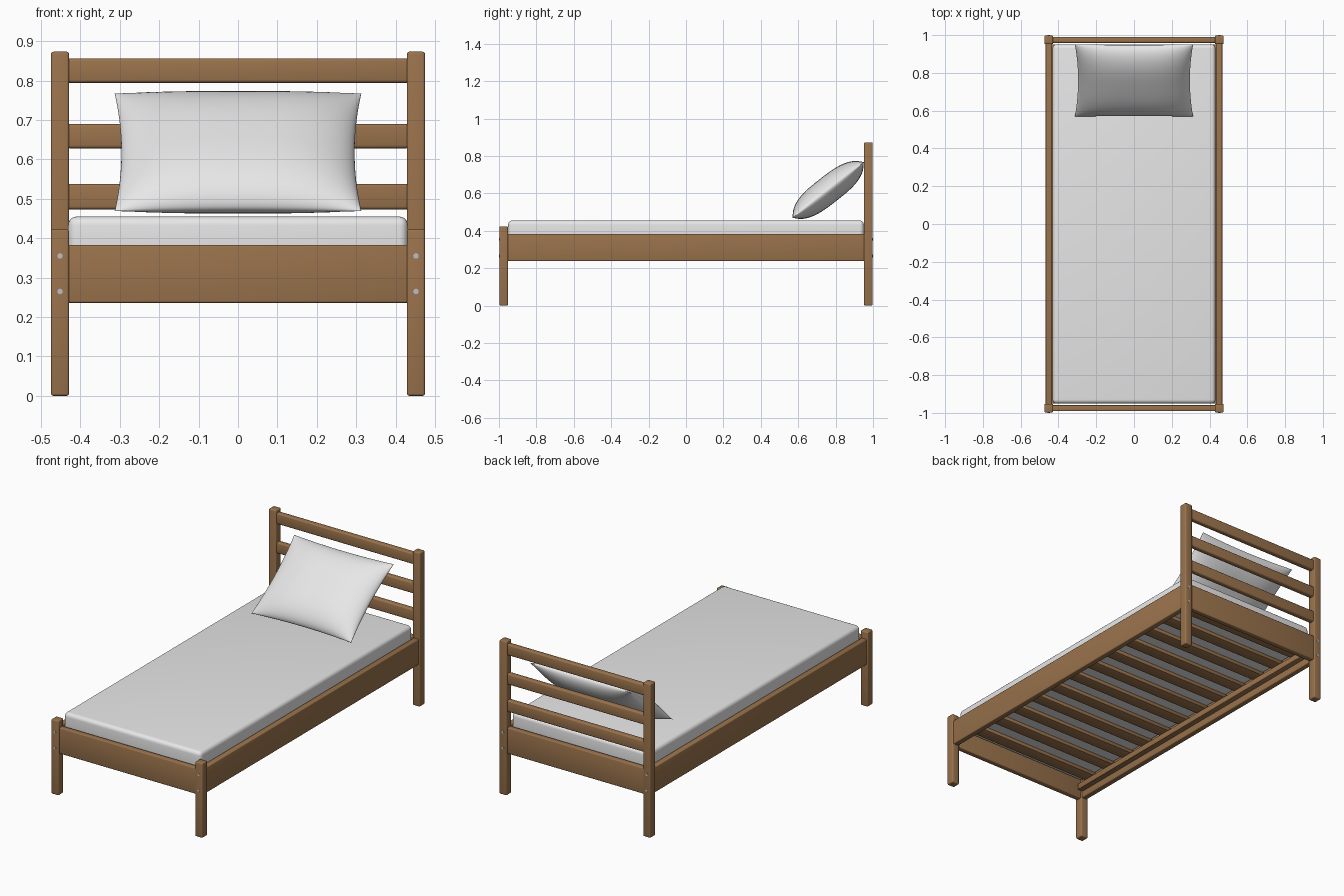
import bpy, bmesh, math
from mathutils import Matrix, Vector

if "Cube" in bpy.data.objects:
    bpy.data.objects.remove(bpy.data.objects["Cube"])


def material(name, rgb):
    m = bpy.data.materials.new(name)
    m.diffuse_color = (*rgb, 1)
    m.use_nodes = True
    m.node_tree.nodes["Principled BSDF"].inputs["Base Color"].default_value = m.diffuse_color
    return m


WOOD = material("brown wood", (0.32, 0.17, 0.072))
FABRIC = material("white fabric", (0.8, 0.8, 0.8))
METAL = material("grey metal", (0.5, 0.52, 0.55))


def finish(bm, name, mat):
    bmesh.ops.recalc_face_normals(bm, faces=bm.faces)
    me = bpy.data.meshes.new(name)
    bm.to_mesh(me)
    bm.free()
    me.materials.append(mat)
    for p in me.polygons:
        p.use_smooth = True
    ob = bpy.data.objects.new(name, me)
    bpy.context.collection.objects.link(ob)
    return ob


def box(name, lo, hi, mat=WOOD, bevel=0.005, segments=3):
    """Rounded box between two corners."""
    lo, hi = Vector(lo), Vector(hi)
    bm = bmesh.new()
    bmesh.ops.create_cube(bm, size=1, matrix=Matrix.Translation((lo + hi) / 2)
                          @ Matrix.Diagonal((*(hi - lo), 1)))
    bmesh.ops.bevel(bm, geom=bm.edges[:], offset=bevel, segments=segments,
                    profile=0.5, affect='EDGES')
    return finish(bm, name, mat)


def screw(name, x, y, z):
    """Flat round screw head facing along y, with a small raised centre."""
    bm = bmesh.new()
    turn = Matrix.Translation((x, y, z)) @ Matrix.Rotation(math.pi / 2, 4, 'X')
    bmesh.ops.create_cone(bm, cap_ends=True, segments=16, radius1=0.007,
                          radius2=0.007, depth=0.006, matrix=turn)
    ob = finish(bm, name, METAL)
    for p in ob.data.polygons:
        p.use_smooth = False


# posts and their screws
for end, sy, height in (("foot", -1, 0.423), ("head", 1, 0.873)):
    for side, sx in (("left", -1), ("right", 1)):
        cx, cy = sx * 0.4515, sy * 0.975
        box(f"{end}_post_{side}", (cx - 0.023, cy - 0.023, 0),
            (cx + 0.023, cy + 0.023, height), bevel=0.006)
        for i, z in enumerate((0.265, 0.355)):
            screw(f"{end}_screw_{side}_{i + 1}", cx, sy * 0.997, z)
    # solid end board
    box(f"{end}_board", (-0.435, sy * 0.975 - 0.016, 0.236),
        (0.435, sy * 0.975 + 0.016, 0.383))

# headboard rails
for i, (z0, z1) in enumerate(((0.473, 0.538), (0.628, 0.690), (0.794, 0.856))):
    box(f"headboard_rail_{i + 1}", (-0.435, 0.959, z0), (0.435, 0.991, z1),
        bevel=0.008)

# side rails with slat ledges on the inside
for side, s in (("left", -1), ("right", 1)):
    xs = sorted((s * 0.434, s * 0.468))
    box(f"side_rail_{side}", (xs[0], -0.96, 0.238), (xs[1], 0.96, 0.383))
    xs = sorted((s * 0.402, s * 0.436))
    box(f"slat_ledge_{side}", (xs[0], -0.95, 0.275), (xs[1], 0.95, 0.31),
        bevel=0.003, segments=2)

# slats
COUNT = 12
for i in range(COUNT):
    y = -0.86 + i * 1.72 / (COUNT - 1)
    box(f"slat_{i + 1}", (-0.432, y - 0.036, 0.31), (0.432, y + 0.036, 0.332),
        bevel=0.003, segments=2)

# mattress
box("mattress", (-0.431, -0.951, 0.332), (0.431, 0.951, 0.455), FABRIC,
    bevel=0.022, segments=5)

# pillow: two puffed grids sharing a pinched outline, leaning on the headboard
NU, NV = 36, 30
bm = bmesh.new()
place = Matrix.Translation((0, 0.76, 0.618)) @ Matrix.Rotation(math.radians(38), 4, 'X')
for s in (1, -1):
    grid = []
    for i in range(NU + 1):
        u = math.sin((i / NU - 0.5) * math.pi)
        row = []
        for j in range(NV + 1):
            v = math.sin((j / NV - 0.5) * math.pi)
            puff = (max(0, 1 - abs(u) ** 3) * max(0, 1 - abs(v) ** 3)) ** 0.6
            row.append(bm.verts.new(place @ Vector((
                0.313 * u * (1 - 0.055 * (1 - v * v)),
                0.243 * v * (1 - 0.045 * (1 - u * u)), s * 0.073 * puff))))
        grid.append(row)
    for i in range(NU):
        for j in range(NV):
            bm.faces.new((grid[i][j], grid[i + 1][j],
                          grid[i + 1][j + 1], grid[i][j + 1]))
bmesh.ops.remove_doubles(bm, verts=bm.verts, dist=0.0003)
finish(bm, "pillow", FABRIC)
